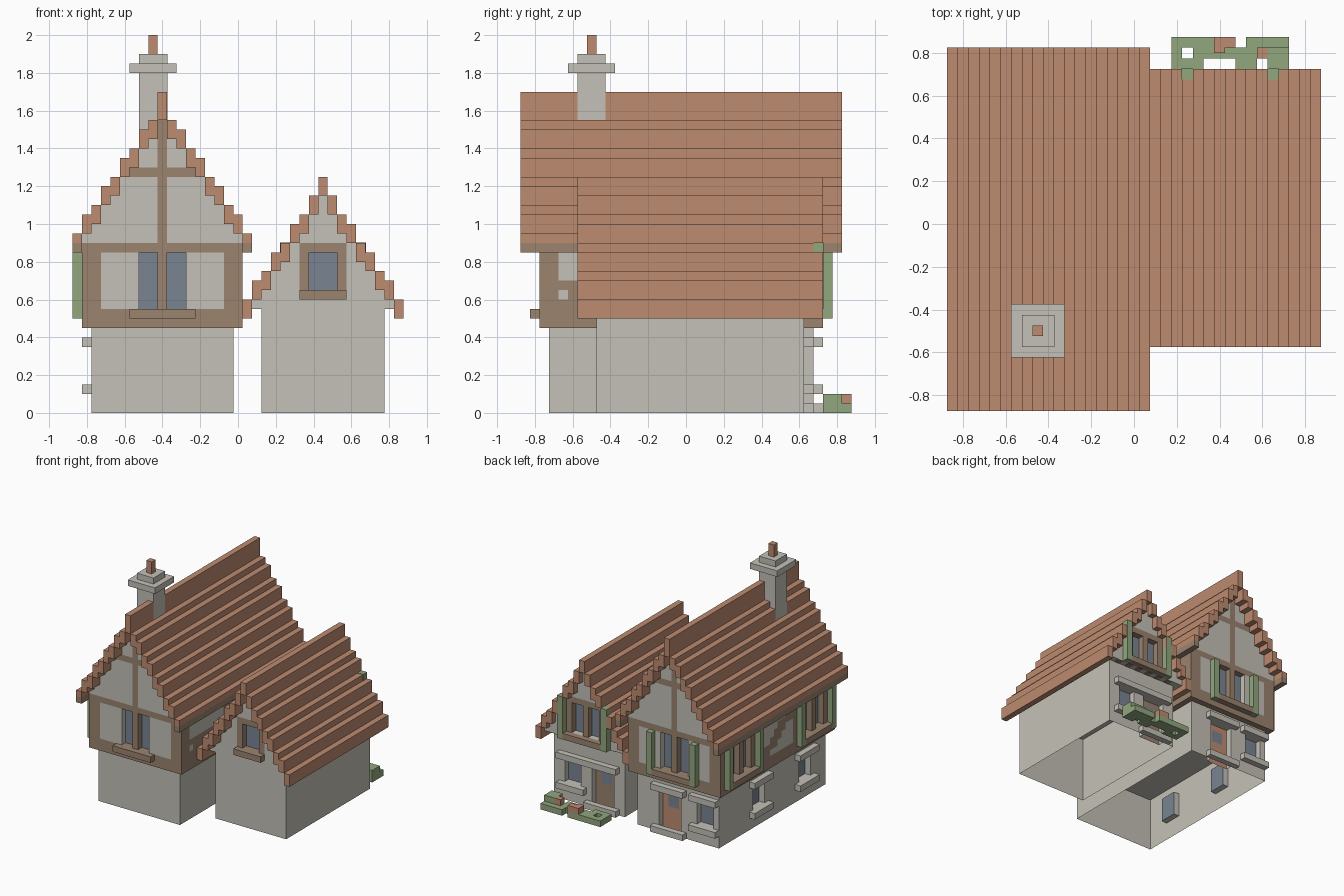
import bpy, bmesh
from mathutils import Vector

if "Cube" in bpy.data.objects:
    bpy.data.objects.remove(bpy.data.objects["Cube"])


def material(name, rgb):
    lin = [((c / 255 + 0.055) / 1.055) ** 2.4 for c in rgb]
    m = bpy.data.materials.new(name)
    m.diffuse_color = (*lin, 1)
    m.use_nodes = True
    m.node_tree.nodes["Principled BSDF"].inputs["Base Color"].default_value = m.diffuse_color
    return m


STONE = material("stone", (196, 193, 183))
TILE = material("roof_tile", (189, 139, 112))
TIMBER = material("timber", (155, 131, 111))
GLASS = material("window_glass", (122, 132, 146))
GREEN = material("painted_green", (146, 167, 127))
# Wall slots; slots from GL upwards are set back into the wall
ST, TI, GL, DOOR, WOOD_DOOR = range(5)
C = 0.05  # grid step


def finish(name, bm, *mats):
    me = bpy.data.meshes.new(name)
    bm.to_mesh(me)
    bm.free()
    for m in mats:
        me.materials.append(m)
    bpy.context.collection.objects.link(bpy.data.objects.new(name, me))


def boxes(name, mat, *items):
    """Each item is (x0, x1, y0, y1, z0, z1)."""
    bm = bmesh.new()
    for x0, x1, y0, y1, z0, z1 in items:
        vs = bmesh.ops.create_cube(bm, size=1)["verts"]
        for v in vs:
            v.co = (x1 if v.co.x > 0 else x0, y1 if v.co.y > 0 else y0,
                    z1 if v.co.z > 0 else z0)
    finish(name, bm, mat)


def quad(bm, pts, facing, mat=0):
    f = bm.faces.new([bm.verts.new(p) for p in pts])
    f.normal_update()
    if f.normal.dot(Vector(facing)) < 0:
        f.normal_flip()
    f.material_index = mat


def wall(name, axis, pos, sign, a0, z0, na, nz, rule):
    """Wall of square cells coloured by rule(u, z); glass and doors are recessed."""
    bm = bmesh.new()
    P = (lambda a, d, z: (d, a, z)) if axis == "x" else (lambda a, d, z: (a, d, z))
    kind = lambda i, j: (rule(a0 + (i + .5) * C, z0 + (j + .5) * C)
                         if 0 <= i < na and 0 <= j < nz else None)
    back = pos - sign * C
    for i in range(na):
        for j in range(nz):
            k = kind(i, j)
            if k is None:
                continue
            a, b, lo, hi = a0 + i * C, a0 + (i + 1) * C, z0 + j * C, z0 + (j + 1) * C
            d = back if k >= GL else pos
            quad(bm, [P(a, d, lo), P(b, d, lo), P(b, d, hi), P(a, d, hi)],
                 P(0, sign, 0), k)
            if k < GL:
                continue
            # Reveals around the opening
            for di, dj in ((-1, 0), (1, 0), (0, -1), (0, 1)):
                n = kind(i + di, j + dj)
                if n is None or n >= GL:
                    continue
                if di:
                    e = b if di > 0 else a
                    pts = [P(e, pos, lo), P(e, back, lo), P(e, back, hi), P(e, pos, hi)]
                else:
                    e = hi if dj > 0 else lo
                    pts = [P(a, pos, e), P(a, back, e), P(b, back, e), P(b, pos, e)]
                quad(bm, pts, P(-di, 0, -dj), n)
    finish(name, bm, STONE, TIMBER, GLASS, TILE, TIMBER)


def stepped_roof(name, cx, tops, under, y0, y1, w0, w1):
    """Mirrored stepped roof skin; its underside shows only beyond the gables."""
    bm = bmesh.new()
    n = len(tops) - 1
    for s in (-1, 1):
        for i, (top, low) in enumerate(zip(tops, under)):
            xo = cx + s * ((n - i) * C + C / 2)
            xi = cx if i == n else xo - s * C
            prev = tops[i - 1] if i else low
            quad(bm, [(xo, y0, top), (xi, y0, top), (xi, y1, top), (xo, y1, top)], (0, 0, 1))
            quad(bm, [(xo, y0, prev), (xo, y1, prev), (xo, y1, top), (xo, y0, top)], (s, 0, 0))
            for y, d in ((y0, -1), (y1, 1)):
                quad(bm, [(xo, y, low), (xi, y, low), (xi, y, top), (xo, y, top)], (0, d, 0))
            for a, b in ([(y0, y1)] if i == 0 else [(y0, w0), (w1, y1)]):
                quad(bm, [(xo, a, low), (xi, a, low), (xi, b, low), (xo, b, low)], (0, 0, -1))
                if i < n:
                    nxt = under[i + 1]
                    quad(bm, [(xi, a, low), (xi, b, low), (xi, b, nxt), (xi, a, nxt)],
                         (-s, 0, 0))
    finish(name, bm, TILE)


def bars(name, mat, axis, pos, sign, *spans):
    """Boxes of one grid step standing out from a wall: (a0, a1, z0, z1)."""
    d0, d1 = sorted((pos, pos + sign * C))
    boxes(name, mat, *[(d0, d1, a, b, lo, hi) if axis == "x" else (a, b, d0, d1, lo, hi)
                       for a, b, lo, hi in spans])


def two_panes(u, z, c, z0, z1):
    return 0.025 < abs(u - c) < 0.125 and z0 < z < z1


def shutters_and_sill(name, axis, pos, sign, c, z0):
    bars(name + "_sill", TIMBER, axis, pos, sign, (c - .175, c + .175, z0 - C, z0))
    bars(name + "_shutters", GREEN, axis, pos, sign,
         *[(c + s * .2 - .025, c + s * .2 + .025, z0 - C, z0 + .3) for s in (-1, 1)])


def ground_window(name, axis, pos, sign, c):
    bars(name + "_sill_and_lintel", STONE, axis, pos, sign,
         (c - .125, c + .125, .1, .15), (c - .125, c + .125, .35, .4))


def pane(u, z, c):
    return abs(u - c) < 0.075 and 0.15 < z < 0.35


def door(u, z, c, slot):
    """Door leaf with small lights near the top."""
    if abs(u - c) > 0.1 or z > 0.35:
        return None
    return GL if abs(u - c) < 0.05 and 0.2 < z < 0.3 else slot


# Main house: ground floor, hollow below
blank = lambda u, z: ST
def main_back_low(u, z):
    return GL if pane(u, z, -.65) else door(u, z, -.325, DOOR) or ST
def main_left_low(u, z):
    return GL if pane(u, z, .15) or pane(u, z, -.45) else ST
wall("main_ground_front", "y", -.725, -1, -.775, 0, 15, 9, blank)
wall("main_ground_back", "y", .675, 1, -.775, 0, 15, 9, main_back_low)
wall("main_ground_left", "x", -.775, -1, -.725, 0, 28, 9, main_left_low)
wall("main_ground_right", "x", -.025, 1, -.725, 0, 28, 9, blank)
boxes("main_ground_ceiling", STONE, (-.775, -.025, -.725, .675, .447, .449))
boxes("main_jetty_underside", TIMBER, (-.825, .025, -.775, .725, .45, .453))
for k, y in enumerate((.15, -.45)):
    ground_window(f"left_ground_window_{k}", "x", -.775, -1, y)
ground_window("main_back_window", "y", .675, 1, -.65)
bars("main_door_step_and_lintel", STONE, "y", .675, 1,
     (-.475, -.175, 0, .05), (-.475, -.175, .35, .4))

# Main house: timber storey and gables
tops = [.95, 1.05, 1.1, 1.2, 1.25, 1.35, 1.4, 1.5, 1.55, 1.7]
under = [.9] + [t - .1 for t in tops[1:-1]] + [1.55]
def main_gable(u, z):
    off = abs(u + .4)
    if z > .9:
        if z > under[9 - round(off / C)]:
            return None
        return TI if off < .025 or (1.25 < z < 1.3 and off < .2) else ST
    if two_panes(u, z, -.4, .55, .85):
        return GL
    return ST if .125 < off < .325 and .55 < z < .85 else TI
def main_left(u, z):
    if two_panes(u, z, .45, .55, .85) or two_panes(u, z, -.5, .55, .85):
        return GL
    brace = abs((z - .7) + .7 * (u + .025)) < .06
    return ST if abs(u + .025) < .2 and .55 < z < .85 and not brace else TI
def main_right(u, z):
    upper = -.675 < u < -.2 and .7 < z < .85
    return ST if upper or (-.675 < u < -.625 and .6 < z < .65) else TI
for side, y, s in (("front", -.775, -1), ("back", .725, 1)):
    wall("main_gable_" + side, "y", y, s, -.825, .45, 17, 22, main_gable)
wall("main_upper_left", "x", -.825, -1, -.775, .45, 30, 9, main_left)
wall("main_upper_right", "x", .025, 1, -.775, .45, 30, 9, main_right)
bars("main_front_sill", TIMBER, "y", -.775, -1, (-.575, -.225, .5, .55))
shutters_and_sill("main_back_upper", "y", .725, 1, -.4, .55)
for k, y in enumerate((.45, -.5)):
    shutters_and_sill(f"left_upper_window_{k}", "x", -.825, -1, y, .55)
stepped_roof("main_roof", -.4, tops, under, -.875, .825, -.775, .725)
boxes("main_eaves", TIMBER, (-.875, -.825, -.875, .825, .85, .9),
      (.025, .075, -.875, .825, .85, .9))

# Chimney
boxes("chimney", STONE, (-.525, -.373, -.575, -.425, 1.3, 1.9),
      (-.575, -.325, -.625, -.375, 1.8, 1.85))
boxes("chimney_pot", TILE, (-.475, -.425, -.525, -.475, 1.9, 2.0))

# Small wing: ground floor, hollow below
def wing_back_low(u, z):
    return GL if pane(u, z, .6) else door(u, z, .325, WOOD_DOOR) or ST
wall("wing_ground_front", "y", -.475, -1, .125, 0, 13, 11, blank)
wall("wing_ground_back", "y", .625, 1, .125, 0, 13, 11, wing_back_low)
wall("wing_ground_left", "x", .125, -1, -.475, 0, 22, 11, blank)
wall("wing_ground_right", "x", .775, 1, -.475, 0, 22, 11, blank)
boxes("wing_ceiling", STONE, (.075, .825, -.475, .675, .55, .553))
boxes("wing_joists", TIMBER, *[(.175 + i * .1, .225 + i * .1, .627, .675, .547, .551)
                               for i in range(6)])
ground_window("wing_ground_window", "y", .625, 1, .6)
bars("wing_door_step_and_lintel", STONE, "y", .625, 1,
     (.175, .475, 0, .05), (.175, .475, .35, .4))

# Small wing: gables and roof
wtops = [.6, .7, .75, .85, .9, 1.0, 1.05, 1.15, 1.25]
wunder = [.5] + [t - .1 for t in wtops[1:-1]] + [1.15]
def wing_gable(half, pane_rule):
    def rule(u, z):
        off = abs(u - .45)
        if z > wunder[8 - round(off / C)]:
            return None
        if pane_rule(u, z):
            return GL
        return TI if off < half and .6 < z < .9 else ST
    return rule
wall("wing_gable_front", "y", -.475, -1, .075, .55, 15, 12,
     wing_gable(.125, lambda u, z: abs(u - .45) < .075 and .65 < z < .85))
wall("wing_gable_back", "y", .675, 1, .075, .55, 15, 12,
     wing_gable(.175, lambda u, z: two_panes(u, z, .45, .6, .85)))
bars("wing_front_sill", TIMBER, "y", -.475, -1, (.325, .575, .6, .65))
bars("wing_back_sill", TIMBER, "y", .675, 1, (.275, .625, .55, .6))
boxes("wing_shutters", GREEN, (.222, .275, .675, .727, .55, .903),
      (.625, .678, .675, .727, .55, .903))
stepped_roof("wing_roof", .45, wtops, wunder, -.575, .725, -.475, .675)

# Garden planting and pots behind the wing
boxes("garden_hedge", GREEN,
      (.175, .475, .825, .875, 0, .05), (.175, .225, .725, .825, 0, .05),
      (.275, .325, .725, .825, 0, .05), (.225, .275, .725, .775, 0, .05),
      (.325, .575, .775, .825, 0, .05), (.475, .575, .725, .775, 0, .05),
      (.525, .725, .825, .875, 0, .05), (.625, .725, .725, .825, 0, .1),
      (.575, .625, .775, .825, 0, .05))
boxes("garden_pots", TILE, (.375, .425, .8, .875, .05, .1),
      (.425, .475, .825, .875, .05, .1), (.575, .625, .775, .825, .05, .1))
